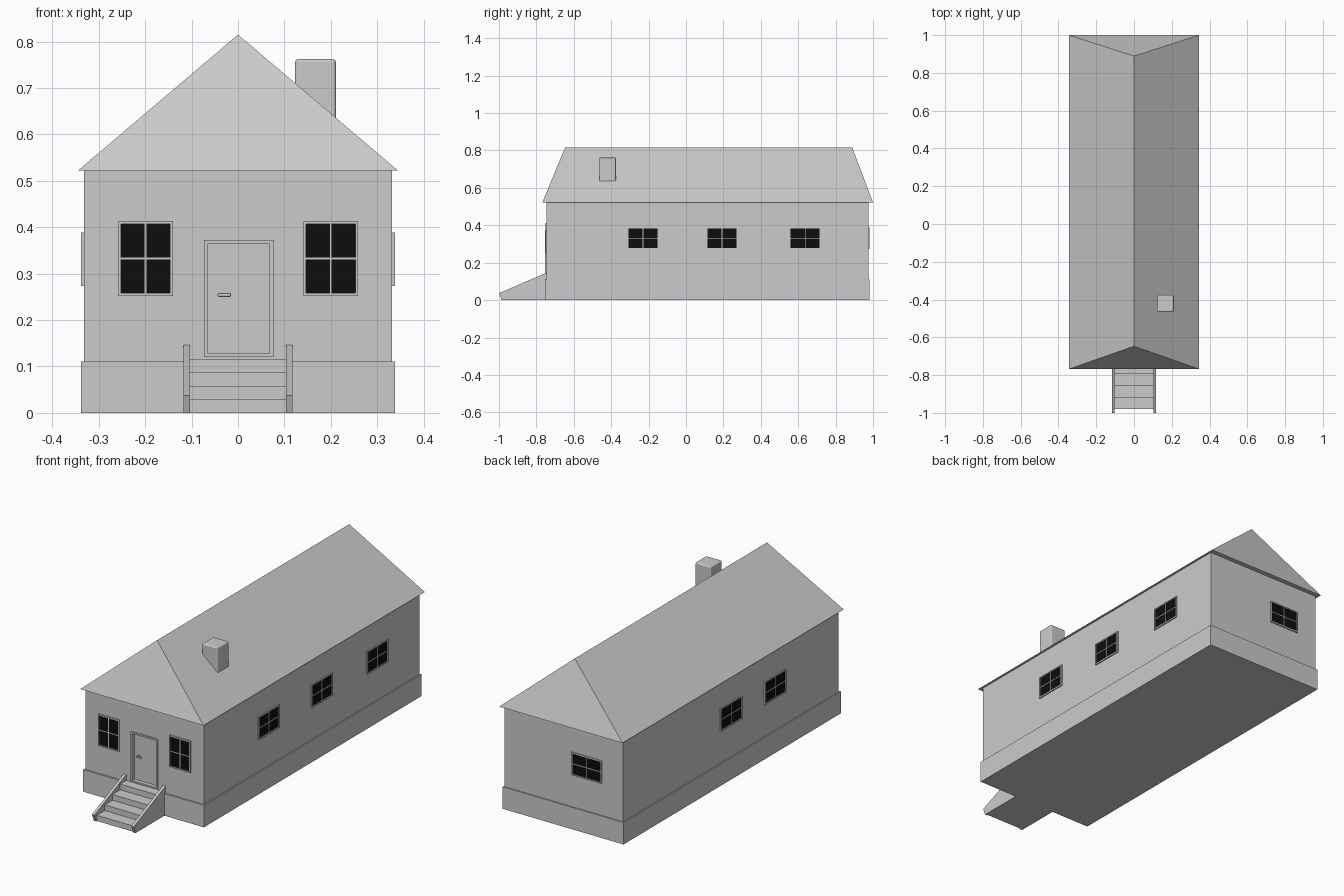
import bpy, bmesh
from math import radians
from mathutils import Matrix, Vector

if "Cube" in bpy.data.objects:
    bpy.data.objects.remove(bpy.data.objects["Cube"])

WX, Y0, Y1 = 0.332, -0.746, 0.976   # wall half width, front and back planes


def finish(name, bm, color=None):
    bmesh.ops.recalc_face_normals(bm, faces=bm.faces)
    me = bpy.data.meshes.new(name)
    bm.to_mesh(me)
    bm.free()
    ob = bpy.data.objects.new(name, me)
    bpy.context.collection.objects.link(ob)
    if color:
        mat = bpy.data.materials.get("glass") or bpy.data.materials.new("glass")
        mat.diffuse_color = color
        mat.use_nodes = True
        mat.node_tree.nodes["Principled BSDF"].inputs["Base Color"].default_value = mat.diffuse_color
        me.materials.append(mat)
    return ob


def boxes(name, spans, color=None):
    """One object from boxes given as (x0, x1, y0, y1, z0, z1)."""
    bm = bmesh.new()
    for x0, x1, y0, y1, z0, z1 in spans:
        m = Matrix.Translation(((x0 + x1) / 2, (y0 + y1) / 2, (z0 + z1) / 2))
        m = m @ Matrix.Diagonal((x1 - x0, y1 - y0, z1 - z0, 1))
        bmesh.ops.create_cube(bm, size=1, matrix=m)
    return finish(name, bm, color)


def prism(name, profile, x0, x1):
    """Extrude a (y, z) profile along x."""
    bm = bmesh.new()
    face = bm.faces.new([bm.verts.new((x0, y, z)) for y, z in profile])
    ext = bmesh.ops.extrude_face_region(bm, geom=[face])["geom"]
    verts = [g for g in ext if isinstance(g, bmesh.types.BMVert)]
    bmesh.ops.translate(bm, verts=verts, vec=(x1 - x0, 0, 0))
    return finish(name, bm)


def bevel(ob, width, segments):
    mod = ob.modifiers.new("bevel", 'BEVEL')
    mod.width, mod.segments = width, segments


def frame_bars(w, h, t, y0, y1):
    return [(-w, -w + t, y0, y1, -h, h), (w - t, w, y0, y1, -h, h),
            (-w + t, w - t, y0, y1, -h, -h + t), (-w + t, w - t, y0, y1, h - t, h)]


def window(name, loc, angle, w, h):
    """Four-pane window; local -y points out of the wall."""
    w, h, t, b = w / 2, h / 2, 0.006, 0.002
    bars = frame_bars(w, h, t, -0.006, 0.004)
    bars += [(-b, b, -0.004, 0.002, -h + t, h - t),
             (-w + t, w - t, -0.004, 0.002, -b, b)]
    frame = boxes(name + "_frame", bars)
    glass = boxes(name + "_glass", [(-w + t, w - t, -0.002, 0.002, -h + t, h - t)],
                  (0.004, 0.004, 0.004, 1))
    for ob in (frame, glass):
        ob.location = loc
        ob.rotation_euler.z = radians(angle)


# Foundation and walls
boxes("foundation", [(-0.338, 0.338, -0.755, 0.982, 0, 0.111)])
walls = boxes("walls", [(-WX, WX, Y0, Y1, 0.105, 0.524)])

# Door recess cut into the front wall
cutter = boxes("door_cutter", [(-0.066, 0.069, Y0 - 0.05, Y0 + 0.016, 0.126, 0.367)])
cutter.hide_render = True
cutter.hide_viewport = True
cut = walls.modifiers.new("door_recess", 'BOOLEAN')
cut.operation, cut.solver, cut.object = 'DIFFERENCE', 'EXACT', cutter

# Door, door frame and handle
boxes("door", [(-0.066, 0.069, Y0 + 0.013, Y0 + 0.018, 0.126, 0.367)])
door_frame = boxes("door_frame", frame_bars(0.0745, 0.1265, 0.008, -0.007, 0.014))
door_frame.location = (0.0015, Y0, 0.2465)
handle = boxes("door_handle", [(-0.044, -0.015, Y0 - 0.007, Y0 - 0.001, 0.250, 0.258)])
bevel(handle, 0.0025, 2)
boxes("handle_stem", [(-0.042, -0.036, Y0 - 0.003, Y0 + 0.014, 0.251, 0.257)])

# Hipped roof with steep short ends
bm = bmesh.new()
e = [bm.verts.new((x, y, 0.522)) for x, y in
     ((-0.345, -0.768), (0.345, -0.768), (0.345, 1.0), (-0.345, 1.0))]
r = [bm.verts.new((0, y, 0.815)) for y in (-0.647, 0.889)]
for f in ((e[0], e[1], r[0]), (e[1], e[2], r[1], r[0]),
          (e[2], e[3], r[1]), (e[3], e[0], r[0], r[1]), e[::-1]):
    bm.faces.new(f)
finish("roof", bm)

# Chimney
chimney = boxes("chimney", [(0.123, 0.211, -0.463, -0.375, 0.61, 0.762)])
bevel(chimney, 0.006, 3)

# Windows on all four sides
for side, x in (("left", -0.199), ("right", 0.2)):
    window("front_window_" + side, (x, Y0, 0.3325), 0, 0.118, 0.161)
for i, y in enumerate((-0.23, 0.193, 0.637)):
    window(f"right_window_{i}", (WX, y, 0.331), 90, 0.168, 0.116)
for i, y in enumerate((-0.235, 0.117)):
    window(f"left_window_{i}", (-WX, y, 0.331), -90, 0.168, 0.116)
window("back_window", (-0.13, Y1, 0.331), 180, 0.168, 0.116)

# Front steps as one stair profile
stair = [(-0.745, 0), (-0.98, 0)]
for i in range(4):
    z = 0.029 * (i + 1)
    stair += [(-0.98 + 0.062 * i, z), (-0.98 + 0.062 * (i + 1), z)]
stair[-1] = (-0.745, 0.116)
prism("steps", stair, -0.104, 0.104)

# Sloping side panels of the steps
panel = [(-0.745, 0), (-0.985, 0), (-1.0, 0.037), (-0.745, 0.147)]
for side, x in (("left", -0.117), ("right", 0.103)):
    prism("step_side_" + side, panel, x, x + 0.014)
